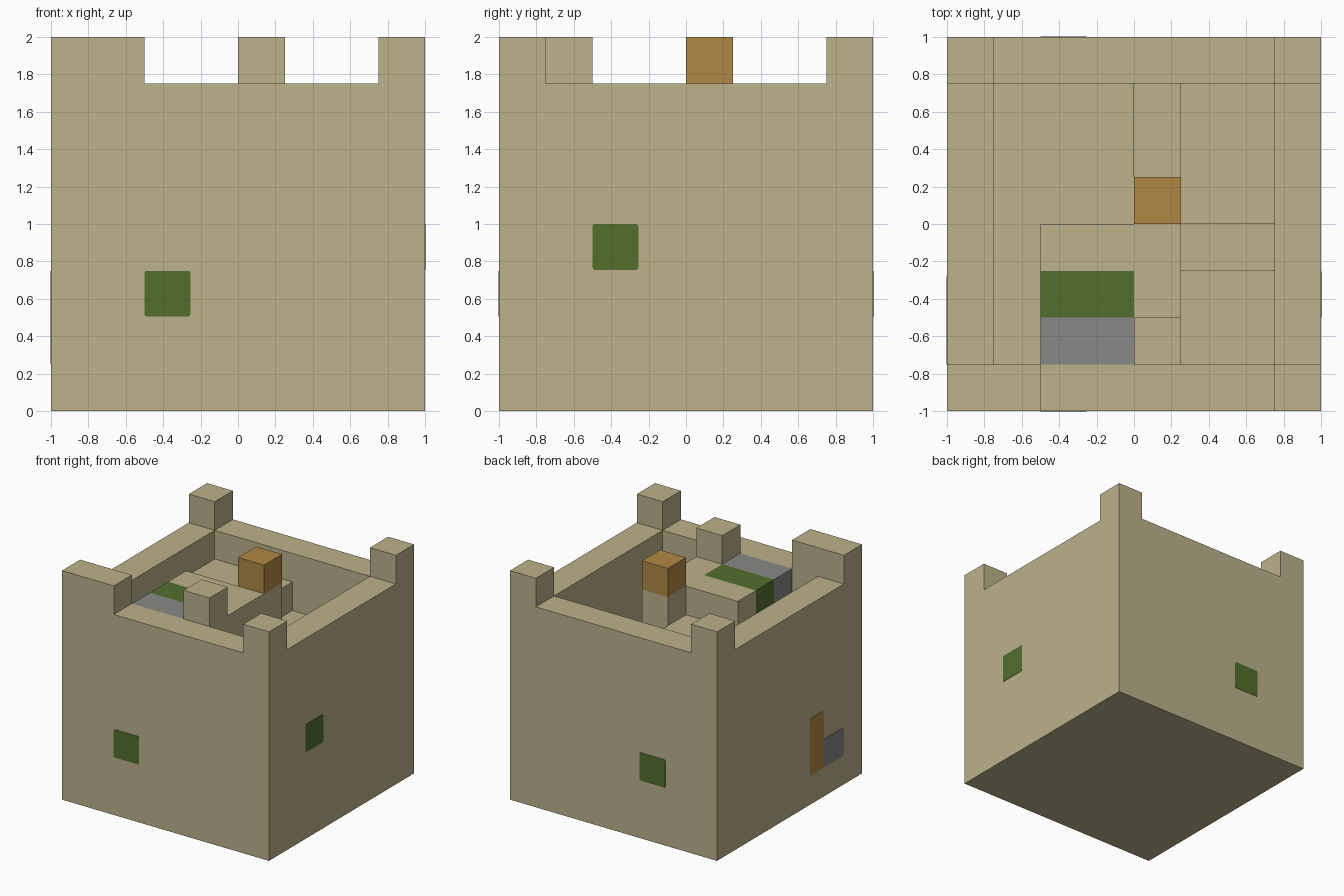
import bpy
import bmesh
from mathutils import Vector

if "Cube" in bpy.data.objects:
    bpy.data.objects.remove(bpy.data.objects["Cube"], do_unlink=True)

U = 0.25      # block size
W = 3 * U     # inner face of the walls


def material(name, rgb):
    m = bpy.data.materials.new(name)
    m.use_nodes = True
    m.diffuse_color = (*rgb, 1)
    m.node_tree.nodes["Principled BSDF"].inputs["Base Color"].default_value = (*rgb, 1)
    return m


sand = material("sandstone", (0.51, 0.445, 0.26))
green = material("leaf green", (0.084, 0.156, 0.027))
wood = material("orange wood", (0.435, 0.25, 0.058))
stone = material("grey stone", (0.246, 0.246, 0.24))


def prism(name, outline, z0, z1, mat):
    """Extrude a counter-clockwise floor outline from z0 to z1."""
    bm = bmesh.new()
    base = bm.faces.new([bm.verts.new((x, y, z0)) for x, y in outline])
    top = bmesh.ops.extrude_face_region(bm, geom=[base], use_keep_orig=True)
    verts = [g for g in top["geom"] if isinstance(g, bmesh.types.BMVert)]
    bmesh.ops.translate(bm, verts=verts, vec=(0, 0, z1 - z0))
    bmesh.ops.recalc_face_normals(bm, faces=bm.faces)
    mesh = bpy.data.meshes.new(name)
    bm.to_mesh(mesh)
    bm.free()
    mesh.materials.append(mat)
    ob = bpy.data.objects.new(name, mesh)
    bpy.context.collection.objects.link(ob)
    return ob


def box(name, x0, x1, y0, y1, z0, z1, mat):
    return prism(name, [(x0, y0), (x1, y0), (x1, y1), (x0, y1)], z0, z1, mat)


# Outer walls: a solid cube with the courtyard and the battlement gaps cut out
walls = box("castle_walls", -1, 1, -1, 1, 0, 2, sand)
cutters = [
    box("cut_courtyard", -W, W, -W, W, U, 3, sand),
    box("cut_side_gaps", -2, 2, -W, W, 7 * U, 3, sand),
    box("cut_front_gap", -2 * U, W, -2, 0, 7 * U, 3, sand),
    box("cut_back_gap", -W, W, 0, 2, 7 * U, 3, sand),
]
for c in cutters:
    c.hide_render = True
    mod = walls.modifiers.new(c.name, "BOOLEAN")
    mod.operation = "DIFFERENCE"
    mod.solver = "EXACT"
    mod.object = c
bpy.context.view_layer.update()
cut_mesh = bpy.data.meshes.new_from_object(
    walls.evaluated_get(bpy.context.evaluated_depsgraph_get()))
walls.modifiers.clear()
walls.data = cut_mesh
for c in cutters:
    bpy.data.objects.remove(c, do_unlink=True)

# Merge coplanar pieces left by the cuts
bm = bmesh.new()
bm.from_mesh(cut_mesh)
bmesh.ops.remove_doubles(bm, verts=bm.verts, dist=0.0005)
bmesh.ops.dissolve_limit(bm, angle_limit=0.01, verts=bm.verts, edges=bm.edges)
bm.to_mesh(cut_mesh)
bm.free()

# Inner terrace, and the raised platform beside it
prism("terrace", [(-W, -W), (-2 * U, -W), (-2 * U, 0), (0, 0), (0, W), (-W, W)],
      U, 6 * U, sand)
prism("platform", [(-2 * U, -U), (0, -U), (0, -2 * U), (U, -2 * U), (U, 0), (-2 * U, 0)],
      U, 7 * U, sand)
box("green_block", -2 * U, 0, -2 * U, -U, U, 7 * U, green)
box("stone_block", -2 * U, 0, -W, -2 * U, U, 7 * U, stone)

# Front post, and the pillar with its wooden cap
box("front_post", 0, U, -W, -2 * U, U, 8 * U, sand)
box("pillar", 0, U, 0, U, U, 7 * U, sand)
box("pillar_cap", 0, U, 0, U, 7 * U, 8 * U, wood)

# Steps winding down to the floor
box("upper_step", 0, U, U, W, U, 5 * U, sand)
box("middle_step", U, W, 0, W, U, 4 * U, sand)
box("lower_step", U, W, -U, 0, U, 3 * U, sand)
box("bottom_step", U, W, -W, -U, U, 2 * U, sand)


def wall_plate(name, normal, a0, a1, z0, z1, mat):
    """Thin plate with rounded corners on the outer wall facing normal."""
    n = Vector(normal)
    along = Vector((abs(n.y), abs(n.x), 0))
    bm = bmesh.new()
    bmesh.ops.create_cube(bm, size=1)
    for v in bm.verts:
        a, d, h = v.co + Vector((0.5, 0.5, 0.5))
        v.co = (along * (a0 + a * (a1 - a0)) + n * (0.998 + d * 0.005)
                + Vector((0, 0, z0 + h * (z1 - z0))))
    bm.normal_update()
    corners = [e for e in bm.edges
               if abs((e.verts[0].co - e.verts[1].co).normalized().dot(n)) > 0.9]
    bmesh.ops.bevel(bm, geom=corners, offset=0.012, segments=2, profile=0.5,
                    affect="EDGES")
    bmesh.ops.recalc_face_normals(bm, faces=bm.faces)
    mesh = bpy.data.meshes.new(name)
    bm.to_mesh(mesh)
    bm.free()
    mesh.materials.append(mat)
    bpy.context.collection.objects.link(bpy.data.objects.new(name, mesh))


# Windows, door and doorstep
lo, hi = -0.5, -0.255
wall_plate("front_window", (0, -1, 0), lo, hi, 0.505, 0.75, green)
wall_plate("back_window", (0, 1, 0), lo, hi, 0.505, 0.75, green)
wall_plate("left_window", (1, 0, 0), lo, hi, 0.755, 1.0, green)
wall_plate("door", (-1, 0, 0), -0.47, -0.28, 0.255, 0.75, wood)
wall_plate("doorstep", (-1, 0, 0), -0.75, -0.47, 0.255, 0.5, stone)
